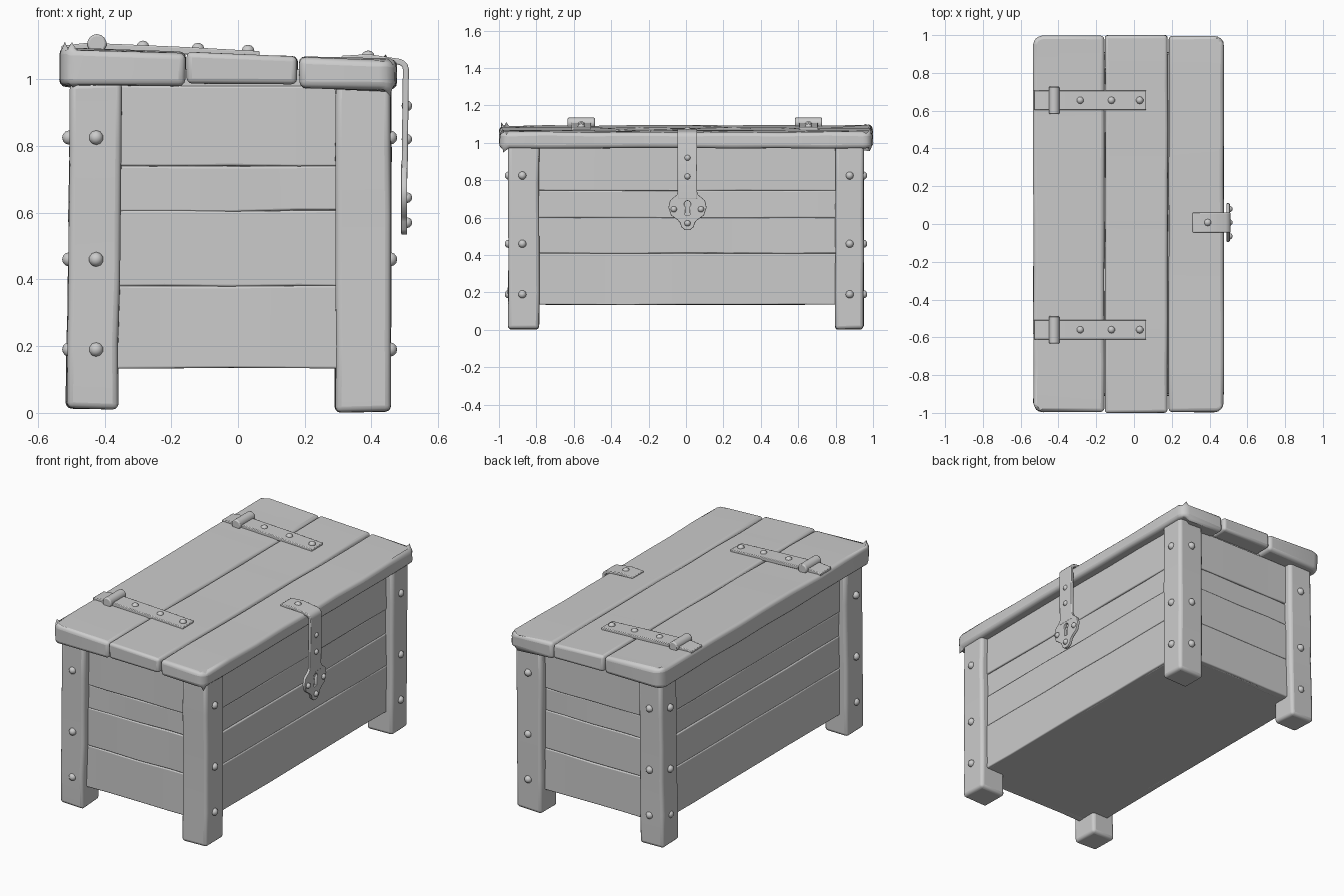
import bpy, bmesh, random
from math import radians, sin, cos, pi
from mathutils import Vector, Matrix

random.seed(4)
if "Cube" in bpy.data.objects:
    bpy.data.objects.remove(bpy.data.objects["Cube"], do_unlink=True)

grey = bpy.data.materials.new("plain grey")
grey.use_nodes = True
GREY = (0.6, 0.6, 0.6, 1)
grey.diffuse_color = GREY
grey.node_tree.nodes["Principled BSDF"].inputs["Base Color"].default_value = GREY


def finish(name, bm, bevel=0.0, segments=2):
    """Turn a bmesh into a bevelled, smooth shaded object."""
    bmesh.ops.recalc_face_normals(bm, faces=bm.faces)
    mesh = bpy.data.meshes.new(name)
    bm.to_mesh(mesh)
    bm.free()
    mesh.materials.append(grey)
    ob = bpy.data.objects.new(name, mesh)
    bpy.context.collection.objects.link(ob)
    if bevel:
        mod = ob.modifiers.new("worn edges", "BEVEL")
        mod.width, mod.segments = bevel, segments
        mod.limit_method, mod.angle_limit = "ANGLE", radians(40)
    smooth(ob)
    return ob


def smooth(ob):
    bpy.ops.object.select_all(action="DESELECT")
    ob.select_set(True)
    bpy.context.view_layer.objects.active = ob
    bpy.ops.object.shade_smooth_by_angle(angle=radians(35))


def board(name, lo, hi, bevel, wobble=0.0, cuts=0, shape=None, corners=None):
    """Box between two corners, cut along its longest side and made uneven."""
    lo, hi = Vector(lo), Vector(hi)
    bm = bmesh.new()
    bmesh.ops.create_cube(bm, size=1)
    size = hi - lo
    for v in bm.verts:
        v.co = (lo + hi) / 2 + Vector(a * b for a, b in zip(v.co, size))
    if corners:
        edges = [e for e in bm.edges
                 if corners(*e.verts[0].co) and corners(*e.verts[1].co)
                 and abs(e.verts[0].co.z - e.verts[1].co.z) > 0.01]
        bmesh.ops.bevel(bm, geom=edges, offset=0.05, segments=4,
                        profile=0.5, affect="EDGES")
    axis = max(range(3), key=lambda i: size[i])
    normal = Vector(i == axis for i in range(3))
    for i in range(cuts):
        bmesh.ops.bisect_plane(bm, geom=bm.verts[:] + bm.edges[:] + bm.faces[:],
                               plane_co=lo + size * (i + 1) / (cuts + 1),
                               plane_no=normal)
    for v in bm.verts:
        if shape:
            v.co = shape(v.co)
        v.co += Vector(random.uniform(-wobble, wobble) for _ in range(3))
    return finish(name, bm, bevel, 3)


def strip(name, path, thick, y0, y1, bevel=0.004):
    """Flat iron strap following a path of (x, z) points."""
    pts = [Vector((x, 0, z)) for x, z in path]
    inner = []
    for i, p in enumerate(pts):
        d = (pts[min(i + 1, len(pts) - 1)] - pts[max(i - 1, 0)]).normalized()
        inner.append(p + Vector((-d.z, 0, d.x)) * -thick)
    bm = bmesh.new()
    rows = []
    for outer, under in zip(pts, inner):
        rows.append([bm.verts.new((p.x, y, p.z)) for p, y in
                     ((outer, y0), (outer, y1), (under, y1), (under, y0))])
    for a, b in zip(rows, rows[1:]):
        for i in range(4):
            j = (i + 1) % 4
            bm.faces.new((a[i], a[j], b[j], b[i]))
    bm.faces.new(rows[0])
    bm.faces.new(rows[-1])
    return finish(name, bm, bevel)


def rivet(name, at, direction, r=0.022, height=0.02):
    """Low domed nail head facing along a direction."""
    bm = bmesh.new()
    bmesh.ops.create_uvsphere(bm, u_segments=10, v_segments=6, radius=1)
    turn = Vector((0, 0, 1)).rotation_difference(Vector(direction)).to_matrix().to_4x4()
    bm.transform(Matrix.Translation(at) @ turn @ Matrix.Diagonal((r, r, height, 1)))
    return finish(name, bm)


# Closed body with a flat underside
board("body_core", (-0.45, -0.895, 0.135), (0.405, 0.895, 0.98), 0.005)

# Wall planks, side walls then end walls
seams_side = (0.135, 0.41, 0.6, 0.745, 0.98)
seams_end = (0.135, 0.38, 0.605, 0.74, 0.98)
for i in range(4):
    a, b = seams_side[i:i + 2]
    out = random.uniform(-0.004, 0.004)
    board(f"left_wall_plank_{i}", (0.38, -0.87, a), (0.416 + out, 0.87, b), 0.006, 0.002, 5)
    board(f"right_wall_plank_{i}", (-0.46 - out, -0.87, a), (-0.42, 0.87, b), 0.006, 0.002, 5)
    a, b = seams_end[i:i + 2]
    board(f"front_wall_plank_{i}", (-0.42, -0.906 - out, a), (0.38, -0.87, b), 0.006, 0.003, 3)
    board(f"back_wall_plank_{i}", (-0.42, 0.87, a), (0.38, 0.906 + out, b), 0.006, 0.003, 3)


# Corner posts, leaning slightly on the right side
def lean(co):
    return Vector((co.x + 0.015 * (co.z - 0.5), co.y, co.z))


for end, y0, y1 in (("front", -0.95, -0.785), ("back", 0.798, 0.95)):
    board(f"{end}_right_post", (-0.508, y0, 0.012), (-0.352, y1, 0.99), 0.018, 0.004, 4, lean)
    board(f"{end}_left_post", (0.292, y0, 0.003), (0.458, y1, 0.985), 0.018, 0.003, 4)
    s = -1 if end == "front" else 1
    for i, z in enumerate((0.19, 0.46, 0.825)):
        y = s * 0.875
        rivet(f"{end}_right_post_side_nail_{i}", (-0.507, y, z), (-1, 0, 0))
        rivet(f"{end}_left_post_side_nail_{i}", (0.457, y, z), (1, 0, 0))
        rivet(f"{end}_right_post_end_nail_{i}", (-0.425, s * 0.949, z), (0, s, 0))
        if s > 0:
            rivet(f"{end}_left_post_end_nail_{i}", (0.375, s * 0.949, z), (0, s, 0))


# Lid of three planks that slopes down toward the latch side
def slope(co):
    if co.z < 1.03:
        return co
    return Vector((co.x, co.y, 1.074 - 0.038 * co.x))


board("lid_plank_right", (-0.533, -0.997, 0.978), (-0.158, 0.998, 1.08), 0.02, 0.003, 7,
      slope, lambda x, y, z: x < -0.5)
board("lid_plank_middle", (-0.153, -1.0, 0.984), (0.178, 1.0, 1.07), 0.016, 0.003, 7, slope)
board("lid_plank_left", (0.184, -0.996, 0.971), (0.475, 0.997, 1.06), 0.02, 0.003, 7,
      slope, lambda x, y, z: x > 0.4)
board("lid_lining", (-0.45, -0.9, 0.975), (0.4, 0.9, 1.03), 0.005)

# Hinge straps with knuckles and nails
for end, y in (("front", -0.56), ("back", 0.655)):
    path = [(-0.53, 1.1), (-0.46, 1.108), (-0.38, 1.106), (-0.15, 1.096), (0.065, 1.084)]
    strip(f"{end}_hinge_strap", path, 0.022, y - 0.052, y + 0.052)
    bm = bmesh.new()
    bmesh.ops.create_cone(bm, cap_ends=True, segments=14, radius1=0.029, radius2=0.029,
                          depth=0.145)
    bm.transform(Matrix.Translation((-0.423, y, 1.106)) @ Matrix.Rotation(pi / 2, 4, "X"))
    finish(f"{end}_hinge_knuckle", bm, 0.006)
    for i, x in enumerate((-0.285, -0.12, 0.03)):
        rivet(f"{end}_hinge_nail_{i}", (x, y, 1.086 - 0.04 * x), (0, 0, 1), 0.02, 0.018)

# Latch strap bent over the lid edge
bend = [(0.475 + 0.037 * sin(a), 1.03 + 0.032 * cos(a)) for a in (0.3, 0.7, 1.1, 1.57)]
strip("latch_strap", [(0.31, 1.07), (0.39, 1.075)] + bend + [(0.508, 0.7)],
      0.018, -0.045, 0.06)

# Latch plate with keyhole, a filled outline given as (half width, height)
side = [(0.045, 0.745), (0.054, 0.72), (0.09, 0.69), (0.098, 0.655), (0.085, 0.615),
        (0.05, 0.59), (0.036, 0.575), (0.03, 0.552), (0.012, 0.538)]
outline = side + [(-w, z) for w, z in reversed(side)]
arc = [radians(-50 + 35 * i) for i in range(9)]
keyhole = [(0.022 * cos(a), 0.672 + 0.022 * sin(a)) for a in arc]
keyhole += [(-0.017, 0.61), (0.017, 0.61)]
curve = bpy.data.curves.new("latch_plate", "CURVE")
curve.dimensions = "2D"
curve.fill_mode = "BOTH"
curve.extrude, curve.bevel_depth, curve.bevel_resolution = 0.005, 0.004, 1
for loop in (outline, keyhole):
    spline = curve.splines.new("POLY")
    spline.points.add(len(loop) - 1)
    for p, (w, z) in zip(spline.points, loop):
        p.co = (w, z - 0.64, 0, 1)
    spline.use_cyclic_u = True
curve.materials.append(grey)
plate = bpy.data.objects.new("latch_plate", curve)
bpy.context.collection.objects.link(plate)
plate.matrix_world = Matrix.Translation((0.498, 0.008, 0.64)) @ Matrix(
    ((0, 0, 1, 0), (1, 0, 0, 0), (0, 1, 0, 0), (0, 0, 0, 1)))
bpy.ops.object.select_all(action="DESELECT")
plate.select_set(True)
bpy.context.view_layer.objects.active = plate
bpy.ops.object.convert(target="MESH")
smooth(bpy.context.view_layer.objects.active)

# Latch nails
for i, (y, z) in enumerate(((0.008, 0.92), (0.008, 0.82), (-0.065, 0.645),
                            (0.08, 0.645), (0.008, 0.57))):
    rivet(f"latch_nail_{i}", (0.506, y, z), (1, 0, 0), 0.017, 0.016)
rivet("latch_top_nail", (0.39, 0.008, 1.07), (0, 0, 1), 0.02, 0.016)
